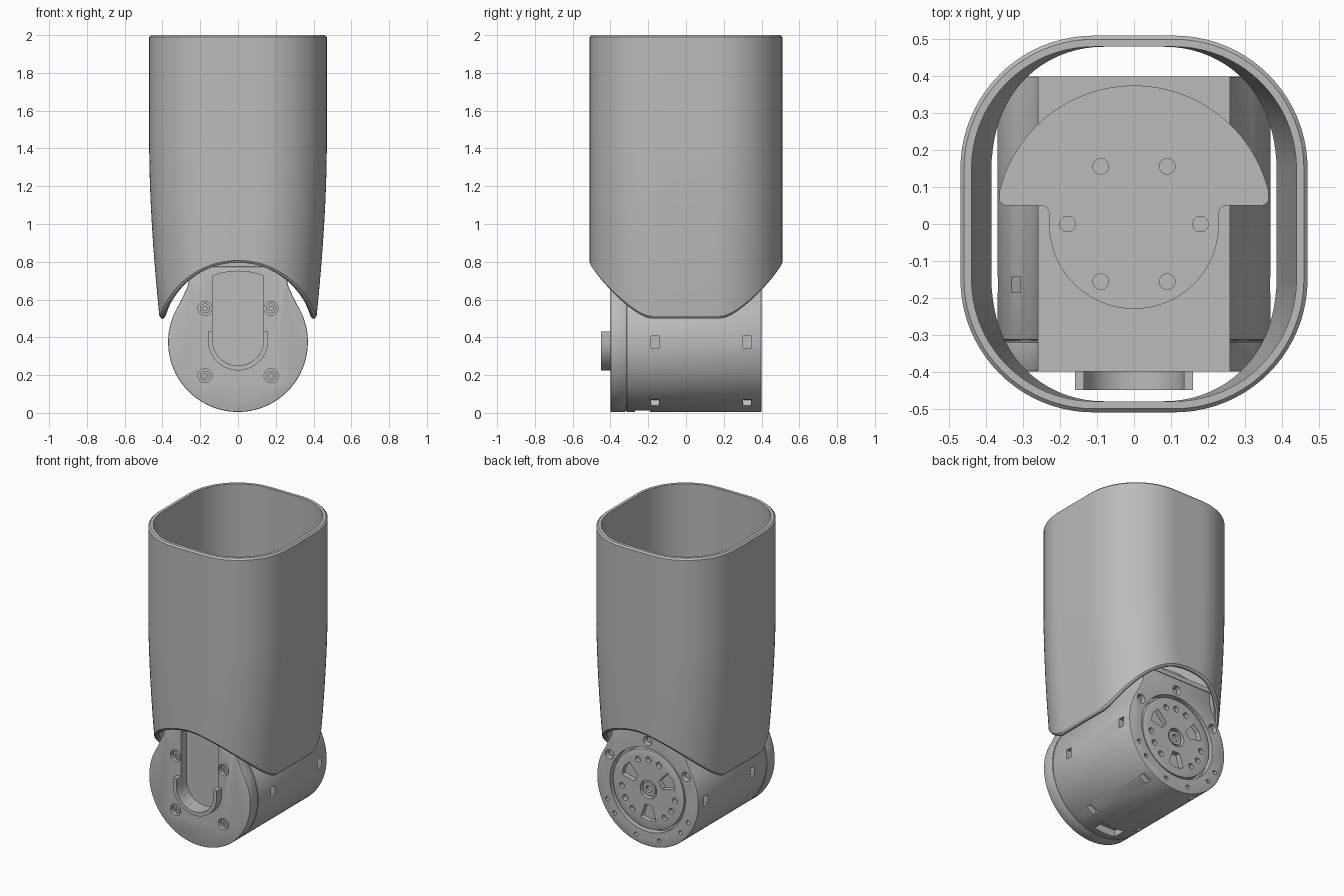
import bpy, bmesh
from math import sin, cos, pi, radians, sqrt
from mathutils import Matrix, Vector

cube = bpy.data.objects.get("Cube")
if cube:
    bpy.data.objects.remove(cube, do_unlink=True)

grey = bpy.data.materials.new("plain_grey")
grey.use_nodes = True
grey.diffuse_color = (0.5, 0.5, 0.5, 1)
grey.node_tree.nodes["Principled BSDF"].inputs["Base Color"].default_value = (0.5, 0.5, 0.5, 1)

AXIS_Z = 0.375   # height of the joint axis
R = 0.37         # joint housing radius


def activate(ob):
    bpy.ops.object.select_all(action='DESELECT')
    ob.select_set(True)
    bpy.context.view_layer.objects.active = ob


def make(name, bm):
    bmesh.ops.recalc_face_normals(bm, faces=bm.faces)
    me = bpy.data.meshes.new(name)
    bm.to_mesh(me)
    bm.free()
    me.materials.append(grey)
    ob = bpy.data.objects.new(name, me)
    bpy.context.scene.collection.objects.link(ob)
    return ob


def apply(ob, mod):
    activate(ob)
    bpy.ops.object.modifier_apply(modifier=mod.name)


def prism(name, outline, start, end, axis='y', bevel=0):
    """Extrude a 2D outline along y or z."""
    bm = bmesh.new()
    place = (lambda p: (p[0], start, p[1])) if axis == 'y' else (lambda p: (p[0], p[1], start))
    face = bm.faces.new([bm.verts.new(place(p)) for p in outline])
    ext = bmesh.ops.extrude_face_region(bm, geom=[face])
    move = Vector((0, end - start, 0) if axis == 'y' else (0, 0, end - start))
    bmesh.ops.translate(bm, vec=move, verts=[v for v in ext["geom"] if isinstance(v, bmesh.types.BMVert)])
    ob = make(name, bm)
    if bevel:
        mod = ob.modifiers.new("edge", 'BEVEL')
        mod.width, mod.segments, mod.angle_limit = bevel, 2, radians(50)
        apply(ob, mod)
    return ob


def arc(cx, cy, r, a0, a1, n):
    return [(cx + r * cos(radians(a0 + (a1 - a0) * i / n)),
             cy + r * sin(radians(a0 + (a1 - a0) * i / n))) for i in range(n + 1)]


def disc(name, x, z, r, y0, y1, n=24, axis='y', bevel=0):
    return prism(name, arc(x, z, r, 0, 360, n)[:-1], y0, y1, axis, bevel)


def polar(r, deg):
    return r * cos(radians(deg)), AXIS_Z + r * sin(radians(deg))


def window(deg, y, wide, length, depth=0.035):
    """Box cutter through the round housing wall."""
    bm = bmesh.new()
    bmesh.ops.create_cube(bm, size=1)
    bmesh.ops.scale(bm, vec=(depth * 2, length, wide), verts=bm.verts)
    bmesh.ops.translate(bm, vec=(R, y, 0), verts=bm.verts)
    bmesh.ops.transform(bm, matrix=Matrix.Translation((0, 0, AXIS_Z)) @ Matrix.Rotation(-radians(deg), 4, 'Y'),
                        verts=bm.verts)
    return make("cutter", bm)


def cut(target, cutters):
    activate(cutters[0])
    for c in cutters:
        c.select_set(True)
    bpy.ops.object.join()
    tool = bpy.context.view_layer.objects.active
    tool.hide_render = True
    mod = target.modifiers.new("cut", 'BOOLEAN')
    mod.operation, mod.solver, mod.object = 'DIFFERENCE', 'EXACT', tool
    apply(target, mod)
    bpy.data.objects.remove(tool, do_unlink=True)


# Joint housing outline: round drum flaring into a square neck
flare = [(0.285, 0.63), (0.268, 0.665), (0.26, 0.70), (0.26, 0.775)]
housing = arc(0, AXIS_Z, R, 147, 393, 90) + flare + [(-x, z) for x, z in reversed(flare)]

# Front cap with channel and screw wells
front_cap = prism("front_cap", housing, -0.4, -0.319, bevel=0.006)
channel = arc(0, 0.385, 0.135, 180, 360, 24) + arc(0, AXIS_Z, 0.375, 69, 111, 12)
screws = [(sx * 0.175, AXIS_Z + sz * 0.178) for sx in (-1, 1) for sz in (-1, 1)]
cut(front_cap, [prism("cutter", channel, -0.42, -0.345)]
    + [disc("cutter", x, z, 0.037, -0.42, -0.375) for x, z in screws])
for x, z in screws:
    head = disc("front_screw", x, z, 0.026, -0.388, -0.37)
    cut(head, [disc("cutter", x, z, 0.013, -0.4, -0.378, 6)])

# Raised U-shaped rim around the channel end
rim = arc(0, 0.385, 0.16, 180, 360, 32) + [(0.16, 0.43), (0.135, 0.43)]
rim += arc(0, 0.385, 0.135, 360, 180, 32) + [(-0.135, 0.43), (-0.16, 0.43)]
prism("channel_rim", rim, -0.45, -0.395)

# Seam core between cap and drum
prism("seam_core", [(x * 0.985, AXIS_Z + (z - AXIS_Z) * 0.985) for x, z in housing], -0.33, -0.305)

# Main drum with rear recess, side windows, underside port and rear holes
drum = prism("joint_drum", housing, -0.315, 0.4, bevel=0.006)
cutters = [disc("cutter", 0, AXIS_Z, 0.275, 0.355, 0.42, 72)]
cutters += [window(a, y, 0.062, 0.042) for a in (0, 180, 240, 300) for y in (-0.165, 0.322)]
cutters += [window(150, -0.165, 0.05, 0.042), window(270, -0.23, 0.16, 0.08, 0.05)]
for a in (30, 90, 150):
    cutters.append(disc("cutter", *polar(0.322, a), 0.03, 0.36, 0.42))
for a in (205, 222, 255, 285, 318, 335):
    cutters.append(disc("cutter", *polar(0.325, a), 0.014, 0.37, 0.42, 12))
cut(drum, cutters)
for a in (30, 90, 150):
    disc("rear_screw", *polar(0.322, a), 0.019, 0.35, 0.378, 16)

# Rear output rotor with three pockets, bolt holes and a hub
rotor = disc("output_rotor", 0, AXIS_Z, 0.26, 0.345, 0.392, 72, bevel=0.005)
cutters = [disc("cutter", 0, AXIS_Z, 0.06, 0.36, 0.42, 32)]
for a in (30, 150, 270):
    pocket = [polar(0.105, a - 14), polar(0.2, a - 16), polar(0.208, a), polar(0.2, a + 16), polar(0.105, a + 14)]
    cutters.append(prism("cutter", pocket, 0.36, 0.42))
    for b in (37, 60, 83):
        cutters.append(disc("cutter", *polar(0.195, a + b), 0.019, 0.365, 0.42, 16))
cut(rotor, cutters)
hub = disc("rotor_hub", 0, AXIS_Z, 0.045, 0.35, 0.385, 32)
cut(hub, [disc("cutter", 0, AXIS_Z, 0.024, 0.365, 0.42)])

# Neck block and drilled mounting plate inside the sleeve
prism("neck_block", [(-0.26, -0.4), (0.26, -0.4), (0.26, 0.4), (-0.26, 0.4)], 0.775, 0.805, 'z')
side = arc(0.25, 0.03, 0.02, 180, 90, 5) + arc(0.345, 0.07, 0.02, -90, 0, 5)
plate = arc(0, 0, 0.23, 180, 360, 40) + side + arc(0, 0, 0.375, 14, 166, 48)
plate += [(-x, y) for x, y in reversed(side)]
mount = prism("mounting_plate", plate, 0.805, 0.835, 'z')
cut(mount, [disc("cutter", 0.18 * cos(i * pi / 3), 0.18 * sin(i * pi / 3), 0.021, 0.815, 0.86, axis='z')
            for i in range(6)])


# Sleeve: rounded-rectangle tube, tapering in width, arched over the drum
def half_width(z):
    return 0.47 - 0.055 * max(0, (1.4 - z) / 0.9) ** 1.7


def wall_point(col, z, inset):
    sx, sy, a = col
    r = 0.36
    return ((half_width(z) - r) * sx + (r - inset) * cos(a),
            (0.51 - r) * sy + (r - inset) * sin(a), z)


def lower_edge(col):
    z = 0.5
    for _ in range(12):
        x = wall_point(col, z, 0)[0]
        z = max(0.5, 0.36 + sqrt(max(0, 0.435 ** 2 - x * x)))
    return z


signs = [(1, 1), (-1, 1), (-1, -1), (1, -1)]
columns = []
for k, (sx, sy) in enumerate(signs):
    nx, ny = signs[(k + 1) % 4]
    columns += [(sx, sy, (k + i / 20) * pi / 2) for i in range(21)]
    columns += [(sx + (nx - sx) * t, sy + (ny - sy) * t, (k + 1) * pi / 2) for t in (0.25, 0.5, 0.75)]

bm = bmesh.new()
rings = []
rows = 24
for col in columns:
    low, high = lower_edge(col) + 0.012, 1.99
    levels = [low + (high - low) * i / rows for i in range(rows + 1)]
    path = [(z, 0) for z in levels] + [(2, 0.01), (2, 0.03)]
    path += [(z, 0.03) for z in reversed(levels)] + [(low - 0.012, 0.021), (low - 0.012, 0.009)]
    rings.append([bm.verts.new(wall_point(col, z, inset)) for z, inset in path])
for i, ring in enumerate(rings):
    after = rings[(i + 1) % len(rings)]
    for j in range(len(ring)):
        k = (j + 1) % len(ring)
        bm.faces.new((ring[j], after[j], after[k], ring[k]))
make("sleeve", bm)

# Smooth shading with crisp edges
for ob in bpy.context.scene.objects:
    if ob.type == 'MESH' and grey.name in ob.data.materials:
        activate(ob)
        bpy.ops.object.shade_smooth_by_angle(angle=radians(30))
